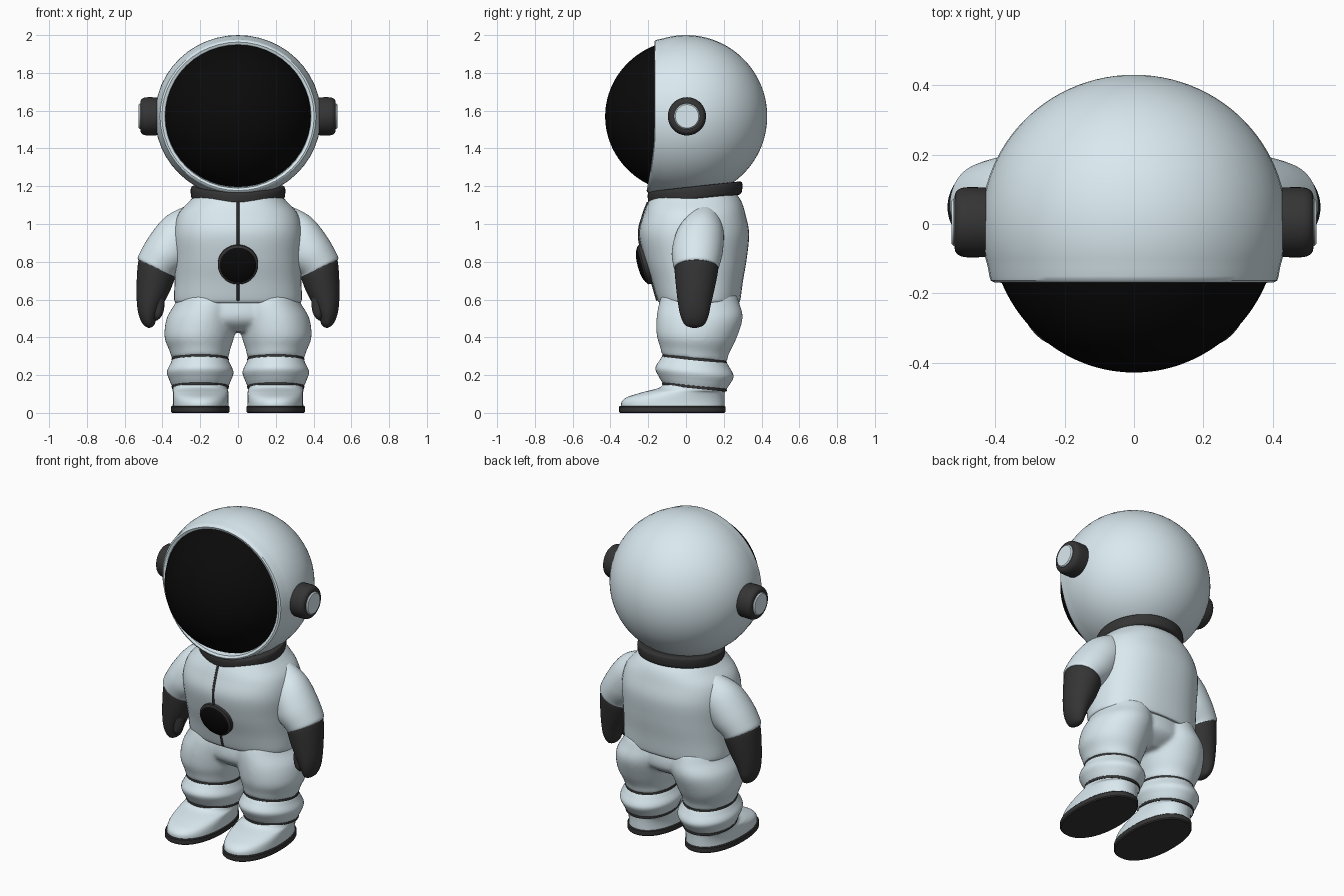
import bpy, bmesh, math
from mathutils import Matrix, Vector

if "Cube" in bpy.data.objects:
    bpy.data.objects.remove(bpy.data.objects["Cube"])

SEG = 48


def material(name, rgb):
    m = bpy.data.materials.new(name)
    m.diffuse_color = (*rgb, 1)
    m.use_nodes = True
    m.node_tree.nodes["Principled BSDF"].inputs["Base Color"].default_value = m.diffuse_color
    return m


SUIT = material("suit", (0.70, 0.82, 0.87))
DARK = material("rubber", (0.035, 0.035, 0.035))
BLACK = material("visor_black", (0.003, 0.003, 0.003))


def spline(rings, sub):
    """Catmull-Rom interpolation between ring parameters."""
    pts = [tuple(r) + (0,) * (7 - len(r)) for r in rings]
    if sub < 2:
        return pts
    ext, out = [pts[0]] + pts + [pts[-1]], []
    for i in range(1, len(ext) - 2):
        for k in range(sub):
            t = k / sub
            out.append(tuple(0.5 * (2 * b + (c - a) * t + (2 * a - 5 * b + 4 * c - d) * t ** 2
                                    + (3 * b - a - 3 * c + d) * t ** 3)
                             for a, b, c, d in zip(*ext[i - 1:i + 3])))
    return out + [pts[-1]]


def add_loft(bm, rings, sub=6, power=2.0, side=1):
    """Ring = (cx, cy, cz, rx, ry, slope in x, slope in y)."""
    rows = []
    for cx, cy, cz, rx, ry, sx, sy in spline(rings, sub):
        row = []
        for i in range(SEG):
            a = 2 * math.pi * i / SEG
            c, s = math.cos(a), math.sin(a)
            x = rx * math.copysign(abs(c) ** (2 / power), c)
            y = ry * math.copysign(abs(s) ** (2 / power), s)
            row.append(bm.verts.new((side * (cx + x), cy + y, cz + sx * x + sy * y)))
        rows.append(row)
    for a, b in zip(rows, rows[1:]):
        for i in range(SEG):
            j = (i + 1) % SEG
            bm.faces.new((a[i], a[j], b[j], b[i]))
    bm.faces.new(rows[0])
    bm.faces.new(rows[-1])


def finish(name, bm, mat, mirror=False, matrix=None):
    if matrix:
        bm.transform(matrix)
    bmesh.ops.recalc_face_normals(bm, faces=bm.faces[:])
    me = bpy.data.meshes.new(name)
    bm.to_mesh(me)
    bm.free()
    me.materials.append(mat)
    me.shade_smooth()
    me.set_sharp_from_angle(angle=math.radians(42))
    ob = bpy.data.objects.new(name, me)
    bpy.context.collection.objects.link(ob)
    if mirror:
        ob.modifiers.new("mirror", 'MIRROR')
    return ob


def loft(name, rings, mat, sub=6, power=2.0, mirror=False, matrix=None):
    bm = bmesh.new()
    add_loft(bm, rings, sub, power)
    return finish(name, bm, mat, mirror, matrix)


def disc(pairs):
    """Circular rings from (height, radius) pairs."""
    return [(0, 0, z, r, r) for z, r in pairs]


def arc(a0, a1, n, rx, ry, depth):
    out = []
    for i in range(n + 1):
        a = math.radians(a0 + (a1 - a0) * i / n)
        out.append((0, 0, depth * math.sin(a), rx * math.cos(a), ry * math.cos(a)))
    return out


# Helmet shell with rounded front rim; lower rim pulled forward
HEAD = Matrix.Translation((0, 0, 1.57)) @ Matrix.Rotation(math.pi / 2, 4, 'X')
rim = [(0, 0, 0.150, 0.417, 0.407), (0, 0, 0.163, 0.413, 0.402), (0, 0, 0.168, 0.403, 0.393),
       (0, 0, 0.163, 0.387, 0.380), (0, 0, 0.120, 0.375, 0.370)]
shell = loft("helmet_shell", arc(-89.8, 17, 30, 0.44, 0.43, 0.43) + rim, SUIT, sub=1, matrix=HEAD)
for v in shell.data.vertices:
    low = max(0, (1.48 - v.co.z) / 0.3)
    v.co.y -= 0.04 * low ** 1.5 * min(1, max(0, -v.co.y / 0.165))

# Visor dome
loft("visor", arc(12, 89.8, 24, 0.415, 0.407, 0.428), BLACK, sub=1, matrix=HEAD)

# Ear pieces
EAR = Matrix.Translation((0, 0.005, 1.57)) @ Matrix.Rotation(math.pi / 2, 4, 'Y')
loft("ear_piece", disc([(0.39, 0.095), (0.43, 0.1), (0.48, 0.101), (0.503, 0.096),
                        (0.515, 0.084), (0.517, 0.067)]), DARK, sub=4, mirror=True, matrix=EAR)
loft("ear_cap", disc([(0.48, 0.068), (0.52, 0.068), (0.526, 0.062)]), SUIT, sub=1,
     mirror=True, matrix=EAR)

# Neck ring, tilted up to the rear
loft("neck_ring", [(0, 0.048, z, r, r, 0, 0.11) for z, r in
                   [(1.128, 0.225), (1.135, 0.244), (1.16, 0.25), (1.187, 0.25), (1.198, 0.24),
                    (1.2, 0.2)]], DARK, sub=3)

# Torso
loft("torso", [(0, 0.07, 0.582, 0.325, 0.208), (0, 0.068, 0.60, 0.338, 0.22),
               (0, 0.06, 0.70, 0.336, 0.242), (0, 0.05, 0.82, 0.338, 0.272),
               (0, 0.043, 0.95, 0.342, 0.291), (0, 0.045, 1.05, 0.318, 0.27),
               (0, 0.048, 1.12, 0.258, 0.245), (0, 0.048, 1.17, 0.21, 0.21)], SUIT, power=2.35)

# Front zip
cu = bpy.data.curves.new("front_zip", 'CURVE')
cu.dimensions = '3D'
cu.bevel_depth = 0.007
sp = cu.splines.new('BEZIER')
path = [(-0.201, 1.115), (-0.225, 1.05), (-0.248, 0.95), (-0.222, 0.82), (-0.182, 0.70), (-0.151, 0.595)]
sp.bezier_points.add(len(path) - 1)
for p, (y, z) in zip(sp.bezier_points, path):
    p.co = Vector((0, y, z))
    p.handle_left_type = p.handle_right_type = 'AUTO'
cu.materials.append(DARK)
bpy.context.collection.objects.link(bpy.data.objects.new("front_zip", cu))

# Chest dial
DIAL = Matrix.Translation((0, -0.214, 0.787)) @ Matrix.Rotation(math.radians(105), 4, 'X')
loft("chest_dial_rim", disc([(-0.04, 0.107), (0.012, 0.107), (0.02, 0.098)]), DARK, sub=1, matrix=DIAL)
loft("chest_dial", disc([(-0.02, 0.098), (0.016, 0.098), (0.03, 0.08), (0.04, 0.045),
                         (0.043, 0.001)]), BLACK, sub=4, matrix=DIAL)

# Sleeves
loft("sleeve", [(0.20, 0.10, 1.00, 0.06, 0.09, 1.67, 0), (0.30, 0.075, 0.943, 0.083, 0.125, 1.15, 0),
                (0.37, 0.06, 0.855, 0.102, 0.135, 0.75, 0), (0.425, 0.055, 0.785, 0.101, 0.123, 0.5, 0),
                (0.431, 0.055, 0.766, 0.098, 0.117, 0.46, 0)], SUIT, mirror=True)

# Gloves and thumbs
loft("glove", [(0.425, 0.055, 0.785, 0.09, 0.107, 0.46, 0), (0.432, 0.055, 0.755, 0.097, 0.115, 0.44, 0),
               (0.45, 0.05, 0.66, 0.087, 0.102, 0.25, 0), (0.469, 0.045, 0.57, 0.066, 0.086, 0.1, 0),
               (0.475, 0.045, 0.51, 0.048, 0.073, 0, 0), (0.472, 0.045, 0.465, 0.028, 0.05, 0, 0),
               (0.47, 0.045, 0.45, 0.004, 0.01, 0, 0)], DARK, mirror=True)
loft("thumb", [(0.425, 0.015, 0.63, 0.035, 0.04), (0.42, 0.008, 0.56, 0.03, 0.033),
               (0.424, 0.004, 0.515, 0.021, 0.025), (0.43, 0.004, 0.49, 0.004, 0.005)], DARK, mirror=True)

# Trousers: hips and both legs blended into one skin
bm = bmesh.new()
add_loft(bm, [(0, 0.07, 0.63, 0.29, 0.19), (0, 0.07, 0.50, 0.29, 0.20), (0, 0.06, 0.43, 0.12, 0.12)])
leg = [(0.16, 0.07, 0.63, 0.155, 0.195), (0.165, 0.07, 0.58, 0.168, 0.213), (0.19, 0.072, 0.50, 0.188, 0.228),
       (0.205, 0.055, 0.40, 0.184, 0.21, 0, -0.05), (0.203, 0.045, 0.33, 0.160, 0.182, 0, -0.1),
       (0.2, 0.045, 0.285, 0.150, 0.172, 0, -0.1)]
for side in (1, -1):
    add_loft(bm, leg, side=side)
trousers = finish("trousers", bm, SUIT)
rm = trousers.modifiers.new("blend", 'REMESH')
rm.mode = 'VOXEL'
rm.voxel_size = 0.012
rm.use_smooth_shade = True
sm = trousers.modifiers.new("smooth", 'SMOOTH')
sm.factor = 0.5
sm.iterations = 6

# Knee cuffs and the dark seams above and below
loft("shin_cuff", [(0.2, 0.045, z, rx, ry, 0, -0.1) for z, rx, ry in
                   [(0.288, 0.146, 0.167), (0.26, 0.158, 0.185), (0.215, 0.176, 0.207),
                    (0.17, 0.162, 0.187), (0.135, 0.146, 0.164)]], SUIT, mirror=True)
for name, z in (("knee_seam", 0.283), ("ankle_seam", 0.138)):
    loft(name, [(0.2, 0.045, z + d, 0.152 - abs(d) * 0.3, 0.172 - abs(d) * 0.3, 0, -0.1)
                for d in (-0.009, 0, 0.009)], DARK, sub=1, mirror=True)

# Boots and soles
loft("boot", [(0.198, -0.07, 0.03, 0.148, 0.274), (0.198, -0.068, 0.06, 0.147, 0.272),
              (0.198, -0.052, 0.085, 0.147, 0.256), (0.198, -0.015, 0.108, 0.147, 0.22),
              (0.2, 0.03, 0.122, 0.146, 0.177, 0, -0.05), (0.2, 0.045, 0.138, 0.145, 0.163, 0, -0.1)],
     SUIT, power=2.2, mirror=True)
loft("sole", [(0.2, -0.072, z, 0.155 - d, 0.282 - d) for z, d in
              [(0, 0.006), (0.006, 0), (0.032, 0), (0.037, 0.005)]], DARK, sub=1, power=2.2, mirror=True)
